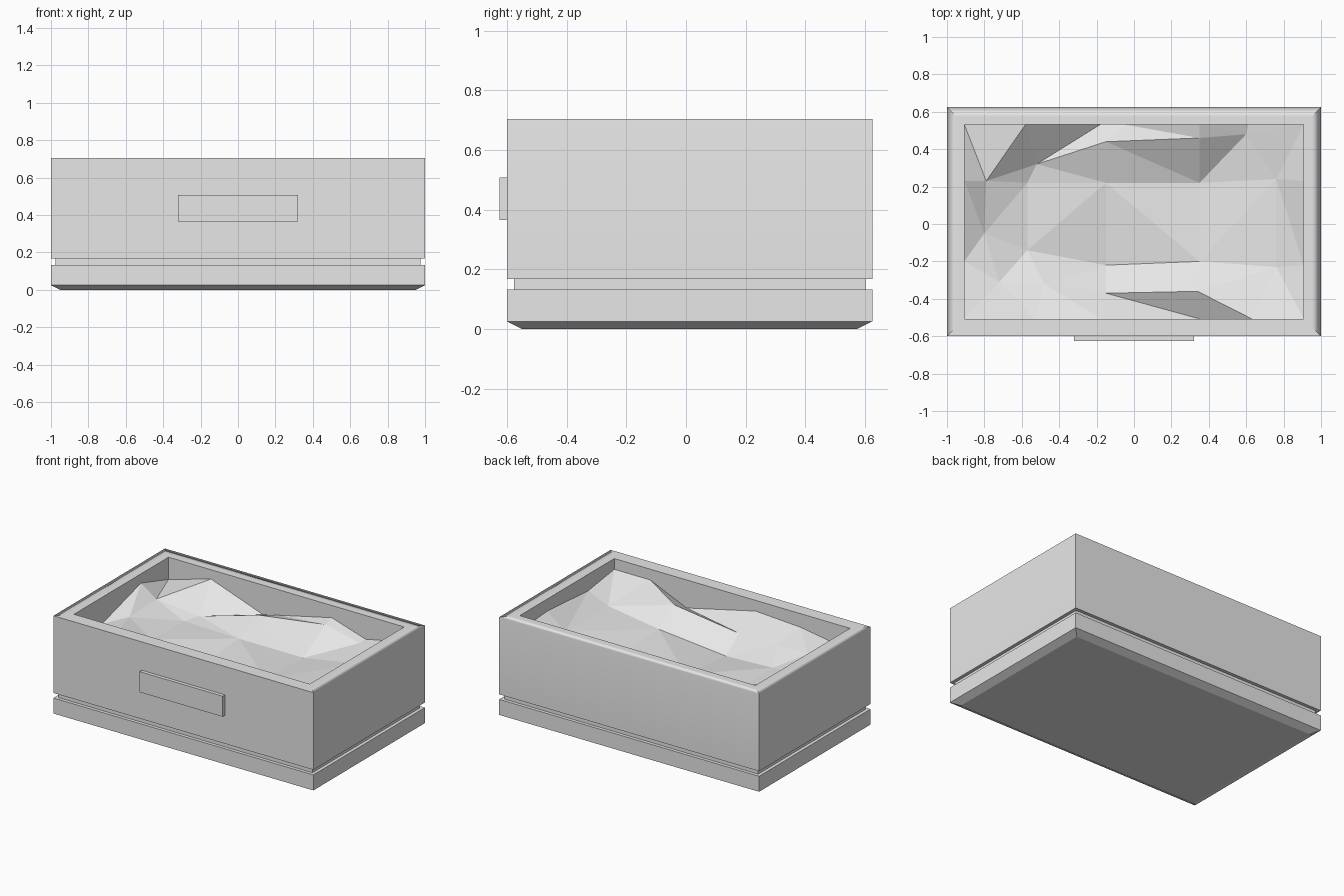
import bpy
import bmesh
from mathutils import Vector
from mathutils.geometry import delaunay_2d_cdt

default_cube = bpy.data.objects.get("Cube")
if default_cube:
    bpy.data.objects.remove(default_cube, do_unlink=True)

# One plain grey for everything
grey = bpy.data.materials.new("plain grey")
grey.use_nodes = True
grey.diffuse_color = (0.8, 0.8, 0.8, 1)
grey.node_tree.nodes["Principled BSDF"].inputs["Base Color"].default_value = grey.diffuse_color

HALF_X, HALF_Y, MID_Y = 1.0, 0.6125, 0.0125
TOP, RIM = 0.705, 0.093


def finish(name, bm, recalculate=True):
    """Turn a bmesh into a named grey object."""
    if recalculate:
        bmesh.ops.recalc_face_normals(bm, faces=bm.faces)
    mesh = bpy.data.meshes.new(name)
    bm.to_mesh(mesh)
    bm.free()
    mesh.materials.append(grey)
    obj = bpy.data.objects.new(name, mesh)
    bpy.context.collection.objects.link(obj)
    return obj


def stacked_rectangles(profile):
    """Skin a chain of rectangles, each given as (inset, height)."""
    bm = bmesh.new()
    rings = []
    for inset, z in profile:
        x, y = HALF_X - inset, HALF_Y - inset
        corners = ((-x, -y), (x, -y), (x, y), (-x, y))
        rings.append([bm.verts.new((cx, cy + MID_Y, z)) for cx, cy in corners])
    for low, high in zip(rings, rings[1:]):
        for i in range(4):
            j = (i + 1) % 4
            bm.faces.new((low[i], low[j], high[j], high[i]))
    bm.faces.new(rings[0][::-1])
    bm.faces.new(rings[-1])
    return bm


# Chamfered foot and the recessed band above it
finish("base_slab", stacked_rectangles([(0.05, 0), (0, 0.025), (0, 0.133)]))
finish("recessed_band", stacked_rectangles([(0.023, 0.13), (0.023, 0.175)]))

# Open box: outer wall, rim, inner wall and floor
bm = stacked_rectangles([(0, 0.168), (0, TOP), (0.05, TOP), (RIM, TOP), (RIM, 0.3)])
front_y = MID_Y - HALF_Y
for face in bm.faces:
    face.smooth = True
for edge in bm.edges:
    a, b = (v.co for v in edge.verts)
    along_top = min(a.z, b.z) > TOP - 0.01
    diagonal = abs(a.x - b.x) > 0.01 and abs(a.y - b.y) > 0.01
    on_front = max(a.y, b.y) < front_y + 0.01
    on_inner = max(abs(a.x), abs(b.x)) < HALF_X - RIM + 0.01
    # The back and side top edges are softened, all others stay crisp
    edge.smooth = along_top and not (diagonal or on_front or on_inner)
box = finish("planter_box", bm)
soften = box.modifiers.new("soft rim", 'WEIGHTED_NORMAL')
soften.keep_sharp = True

# Name plate on the front
bm = bmesh.new()
bmesh.ops.create_cube(bm, size=1)
bmesh.ops.scale(bm, vec=(0.64, 0.035, 0.143), verts=bm.verts)
bmesh.ops.translate(bm, vec=(0, -0.6075, 0.4365), verts=bm.verts)
finish("front_plate", bm)

# Faceted soil: lower case letters lie on the walls, upper case inside
LEFT, RIGHT = RIM - HALF_X, HALF_X - RIM
FRONT, BACK = MID_Y - HALF_Y + RIM, MID_Y + HALF_Y - RIM
soil_points = {
    "a": (LEFT, BACK, .55), "b": (-.58, BACK, .64), "c": (-.18, BACK, .5),
    "d": (-.05, BACK, .53), "e": (.35, BACK, .62), "f": (.61, BACK, .54),
    "g": (RIGHT, BACK, .6), "h": (RIGHT, .23, .62), "i": (RIGHT, -.22, .59),
    "j": (RIGHT, FRONT, .63), "k": (.63, FRONT, .63), "l": (.35, FRONT, .51),
    "m": (-.18, FRONT, .63), "n": (-.53, FRONT, .61), "o": (LEFT, FRONT, .55),
    "p": (LEFT, -.2, .52), "q": (LEFT, .23, .64),
    "A": (-.79, .23, .56), "B": (-.52, .32, .48), "C": (-.15, .44, .54),
    "D": (.35, .46, .6), "E": (.6, .48, .53), "F": (-.57, .22, .47),
    "G": (-.15, .22, .46), "H": (.35, .22, .46), "I": (.76, .24, .52),
    "J": (-.8, -.05, .54), "K": (-.57, -.14, .48), "L": (-.15, -.22, .42),
    "M": (.35, -.2, .48), "N": (.76, -.23, .52), "O": (.34, -.36, .59),
    "P": (-.72, -.31, .55), "Q": (-.48, -.32, .55), "R": (-.15, -.37, .52),
}
creases = ["aAqJp", "AbBA", "cBCD", "BG", "dDe", "DHE", "Ef", "JPQm", "pPo",
           "LMNOL", "AFGHIh", "Ni", "KL", "KJ", "KF", "LR"]
names = list(soil_points)
edges = [(names.index(s), names.index(t))
         for chain in creases for s, t in zip(chain, chain[1:])]
flat_points = [Vector(p[:2]) for p in soil_points.values()]
verts, _, faces, origins, _, _ = delaunay_2d_cdt(flat_points, edges, [], 0, 1e-5)
bm = bmesh.new()
heights = [p[2] for p in soil_points.values()]
soil_verts = []
for v, source in zip(verts, origins):
    z = heights[source[0]] if source else sum(heights) / len(heights)
    soil_verts.append(bm.verts.new((v.x, v.y, z)))
for face in faces:
    bm.faces.new([soil_verts[i] for i in face])
bm.normal_update()
for face in bm.faces:
    if face.normal.z < 0:
        face.normal_flip()
finish("soil", bm, recalculate=False)
